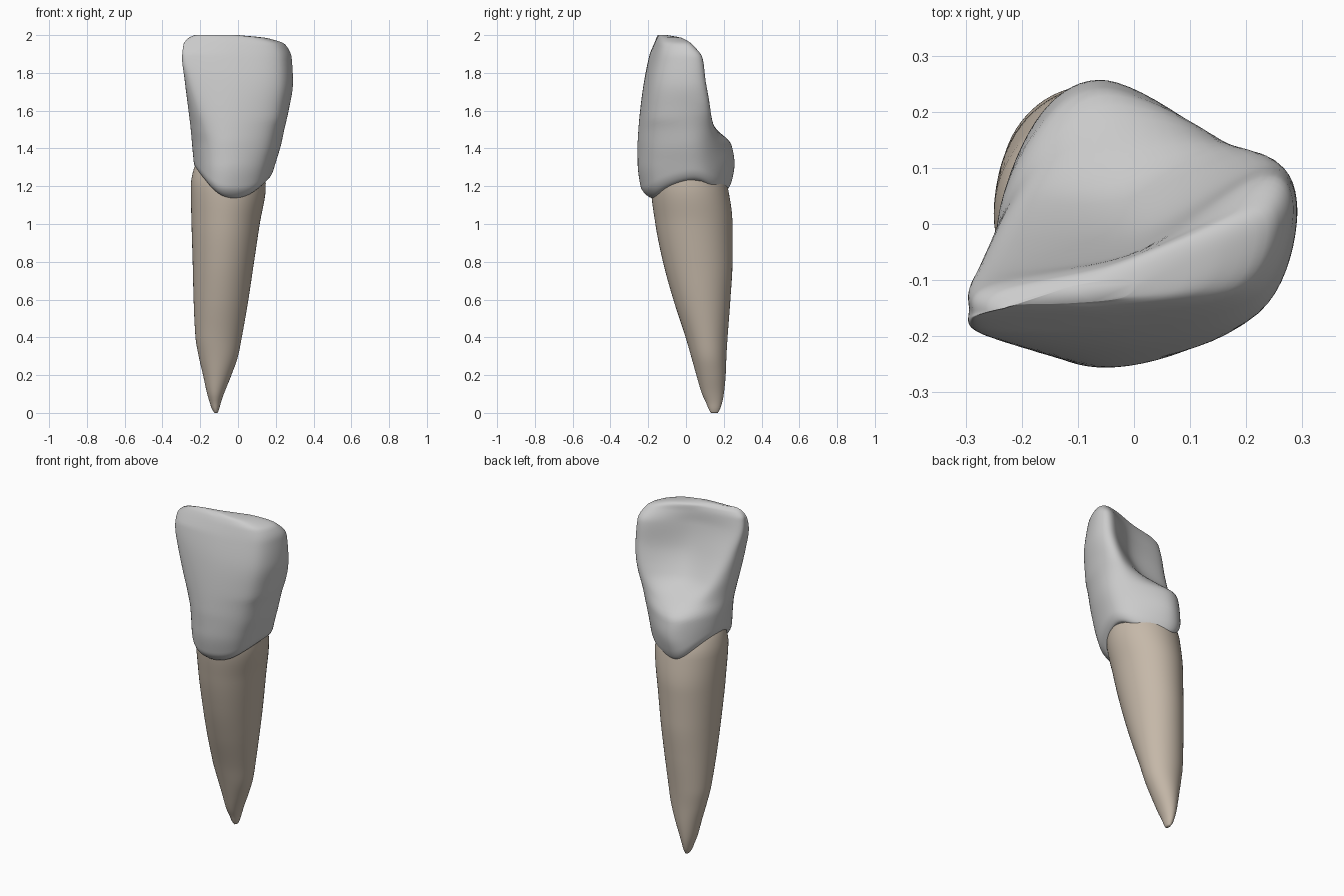
import bpy, bmesh, math
from bpy import context

if "Cube" in bpy.data.objects:
    bpy.data.objects.remove(bpy.data.objects["Cube"])


def pchip(rows, z):
    """Monotone smooth interpolation of all columns of a table keyed by z."""
    z = min(max(z, rows[0][0]), rows[-1][0])
    k = max(i for i in range(len(rows) - 1) if rows[i][0] <= z)
    out = []

    def slope(i, c):
        d = rows[i + 1][c] - rows[i][c]
        return d / (rows[i + 1][0] - rows[i][0])

    def tangent(i, c):
        if i == 0:
            return slope(0, c)
        if i == len(rows) - 1:
            return slope(i - 1, c)
        a, b = slope(i - 1, c), slope(i, c)
        return 2 * a * b / (a + b) if a * b > 0 else 0.0

    h = rows[k + 1][0] - rows[k][0]
    t = (z - rows[k][0]) / h
    for c in range(1, len(rows[0])):
        p, q = rows[k][c], rows[k + 1][c]
        out.append(p * (1 + 2 * t) * (1 - t) ** 2 + q * t * t * (3 - 2 * t)
                   + h * tangent(k, c) * t * (1 - t) ** 2
                   + h * tangent(k + 1, c) * t * t * (t - 1))
    return out


def closed_spline(pts, f):
    """Point on a closed Catmull-Rom curve, f from 0 to 1."""
    n = len(pts)
    i = int(f * n)
    t = f * n - i
    a, b, c, d = (pts[(i + k) % n] for k in (-1, 0, 1, 2))
    return [0.5 * (2 * b[k] + (c[k] - a[k]) * t
                   + (2 * a[k] - 5 * b[k] + 4 * c[k] - d[k]) * t * t
                   + (3 * b[k] - a[k] - 3 * c[k] + d[k]) * t ** 3) for k in (0, 1)]


def loft(name, rings, color=None):
    """Skin a stack of closed rings, capped at both ends."""
    bm = bmesh.new()
    vr = [[bm.verts.new(p) for p in ring] for ring in rings]
    n = len(rings[0])
    for a, b in zip(vr, vr[1:]):
        for j in range(n):
            bm.faces.new((a[j], a[(j + 1) % n], b[(j + 1) % n], b[j]))
    bm.faces.new(vr[0][::-1])
    bm.faces.new(vr[-1])
    for f in bm.faces:
        f.smooth = True
    me = bpy.data.meshes.new(name)
    bm.to_mesh(me)
    bm.free()
    ob = bpy.data.objects.new(name, me)
    context.collection.objects.link(ob)
    if color:
        mat = bpy.data.materials.new(name + "_color")
        mat.diffuse_color = color
        mat.use_nodes = True
        mat.node_tree.nodes["Principled BSDF"].inputs["Base Color"].default_value = mat.diffuse_color
        me.materials.append(mat)


SEG = 72

# Root: z, left x, right x, front y, back y
ROOT = [
    (0.0, -.125, -.108, .132, .168), (.02, -.138, -.1, .12, .18),
    (.05, -.148, -.092, .108, .19), (.1, -.163, -.075, .085, .2),
    (.2, -.185, -.035, .055, .21), (.3, -.208, 0, .027, .214),
    (.4, -.225, .02, -.002, .22), (.6, -.235, .055, -.067, .235),
    (.8, -.24, .085, -.122, .246), (1.0, -.246, .115, -.162, .246),
    (1.2, -.25, .147, -.185, .22), (1.28, -.238, .145, -.17, .19),
    (1.36, -.2, .12, -.14, .15),
]
rings = []
for i in range(61):
    u = i / 60
    z = 1.36 * u ** 1.3
    xl, xr, yf, yb = pchip(ROOT, z)
    ring = []
    for j in range(SEG):
        a = math.pi + math.tau * j / SEG
        ring.append(((xl + xr) / 2 + (xr - xl) / 2 * math.cos(a),
                     (yf + yb) / 2 + (yb - yf) / 2 * math.sin(a), z))
    rings.append(ring)
loft("root", rings, (0.56, 0.48, 0.395, 1))

# Crown: z, left x, right x, left y, right y, front y, back y,
#        left ridge depth, right ridge depth, ridge position, back middle shift
CROWN = [
    (1.12, -.212, .135, .02, .03, -.21, .215, .16, .11, .7, -.03),
    (1.20, -.225, .162, .02, .03, -.24, .235, .17, .12, .7, -.03),
    (1.32, -.234, .198, .01, .02, -.255, .256, .18, .13, .7, -.03),
    (1.42, -.243, .228, -.01, .015, -.255, .24, .18, .13, .7, -.04),
    (1.50, -.25, .245, -.05, .015, -.25, .16, .15, .125, .72, -.03),
    (1.60, -.262, .268, -.08, .015, -.24, .05, .115, .115, .78, -.02),
    (1.75, -.281, .291, -.125, .015, -.217, -.02, .085, .09, .84, 0),
    (1.88, -.294, .284, -.152, .02, -.187, -.05, .06, .065, .88, 0),
    (1.95, -.287, .25, -.158, -.005, -.164, -.06, .05, .036, .88, 0),
    (1.985, -.262, .15, -.155, -.045, -.15, -.078, .036, .022, .85, 0),
    (2.0, -.23, 0, -.15, -.11, -.141, -.112, .014, .01, .75, 0),
]


def crown_point(f, z, inset):
    xl, xr, yl, yr, yf, yb, rl, rr, q, dx = pchip(CROWN, z)
    xm, w = (xl + xr) / 2, (xr - xl) / 2
    low = min(1, (2 - z) / .1)
    pts = [(xl, yl), (xm - q * w, yl + .74 * (yf - yl) - .016 * low),
           (xm + dx * .5, yf),
           (xm + min(q + .02, .77) * w, yr + .72 * (yf - yr)), (xr, yr),
           (xm + min(q, .8) * w, yr + rr), (xm + dx, yb), (xm - q * w, yl + rl)]
    x, y = closed_spline(pts, f)
    ym = (yf + yb) / 2
    return (xm + (x - xm) * inset, ym + (y - ym) * inset, z)


rings = []
for i in range(65):
    u = i / 64
    s = u * u * (3 - 2 * u)
    lip = max(0, 1 - s / .07)
    ring = []
    for j in range(SEG):
        a = math.pi + math.tau * j / SEG
        # rounded lower lip, strongest at the front
        inset = 1 - (.12 - .05 * math.sin(a)) * (1 - math.sqrt(max(0, 1 - lip * lip)))
        # wavy gum line: low at front and back, high at the sides
        c = math.cos(a)
        zb = 1.16 + .10 * abs(c) ** 2.5 + .02 * math.sin(a) - .025 * c
        ring.append(crown_point(j / SEG, zb + s * (2 - zb), inset))
    rings.append(ring)
loft("crown", rings)
